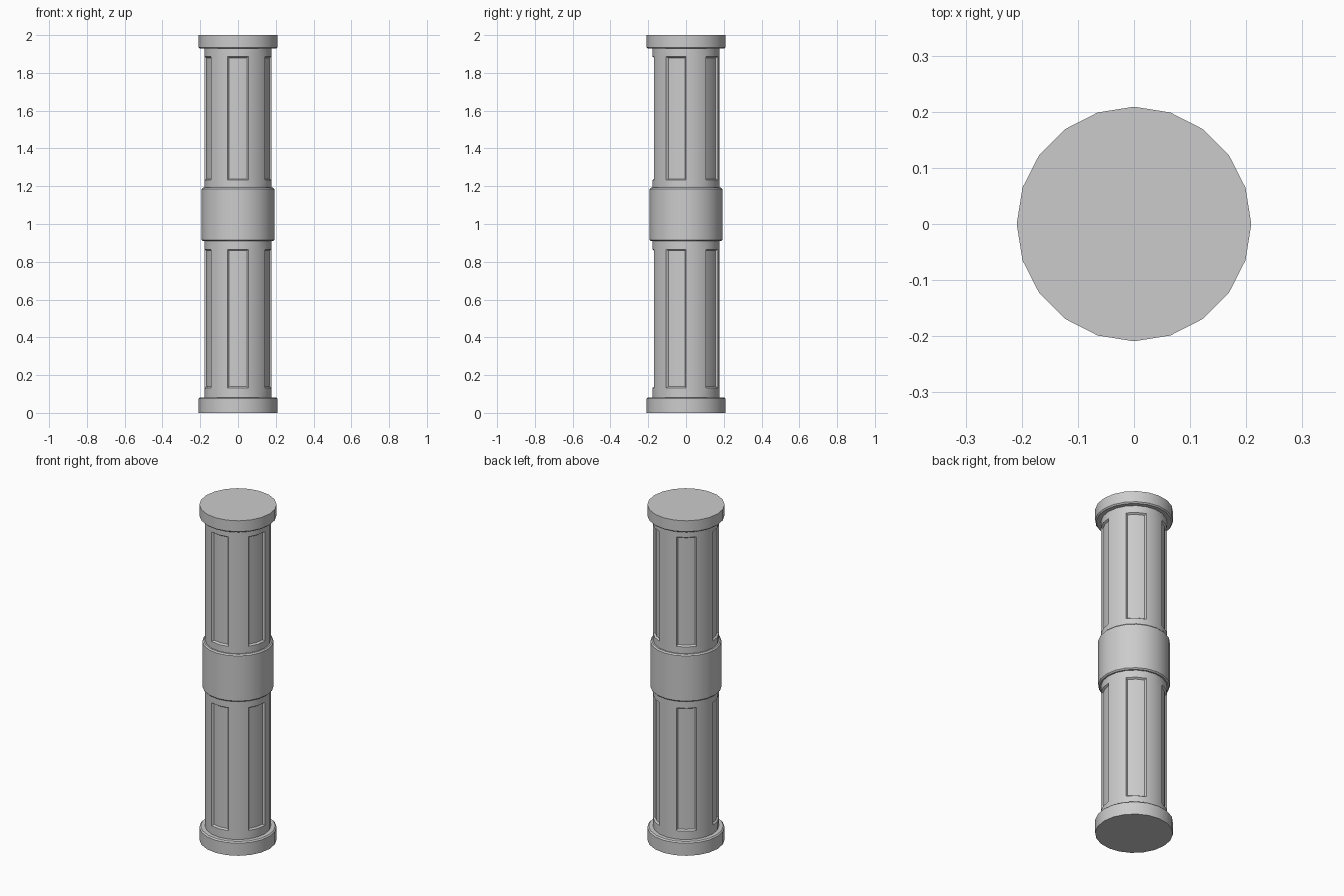
import bpy, bmesh, math

if "Cube" in bpy.data.objects:
    bpy.data.objects.remove(bpy.data.objects["Cube"])

SIDES = 20
SHAFT_R, BAND_R, CAP_R = 0.178, 0.193, 0.209


def lathe(name, profile, cap_start=False, cap_end=False, panels=False):
    """Revolve (radius, z) points, listed bottom to top, into a 20-sided part."""
    bm = bmesh.new()
    rings = []
    for r, z in profile:
        rings.append([bm.verts.new((r * math.cos(math.tau * i / SIDES),
                                    r * math.sin(math.tau * i / SIDES), z))
                      for i in range(SIDES)])
    rows = []
    for a, b in zip(rings, rings[1:]):
        rows.append([bm.faces.new((a[i], a[(i + 1) % SIDES], b[(i + 1) % SIDES], b[i]))
                     for i in range(SIDES)])
    if cap_start:
        bm.faces.new(rings[0][::-1])
    if cap_end:
        bm.faces.new(rings[-1])
    bm.normal_update()
    if panels:
        # five recessed panels, each two facets wide, two facets apart
        recessed = [rows[1][i] for i in range(SIDES) if i % 4 in (2, 3)]
        bmesh.ops.inset_region(bm, faces=recessed, thickness=0.007, depth=-0.010,
                               use_even_offset=True, use_boundary=True)
    mesh = bpy.data.meshes.new(name)
    bm.to_mesh(mesh)
    bm.free()
    obj = bpy.data.objects.new(name, mesh)
    bpy.context.collection.objects.link(obj)
    bpy.ops.object.select_all(action='DESELECT')
    obj.select_set(True)
    bpy.context.view_layer.objects.active = obj
    bpy.ops.object.shade_smooth_by_angle(angle=math.radians(30))
    return obj


# End caps with a small bevel towards the shaft
B = 0.007
lathe("base_cap", [(CAP_R, 0), (CAP_R, 0.082 - B), (CAP_R - B, 0.082), (SHAFT_R, 0.082)],
      cap_start=True)
lathe("top_cap", [(SHAFT_R, 1.928), (CAP_R - B, 1.928), (CAP_R, 1.928 + B), (CAP_R, 2.0)],
      cap_end=True)

# Plain collar around the middle
lathe("middle_band", [(SHAFT_R, 0.909), (BAND_R - B, 0.909), (BAND_R, 0.909 + B),
                      (BAND_R, 1.192 - B), (BAND_R - B, 1.192), (SHAFT_R, 1.192)])

# Two panelled shaft sections
for name, levels in (("lower_shaft", (0.082, 0.132, 0.866, 0.909)),
                     ("upper_shaft", (1.192, 1.232, 1.886, 1.928))):
    lathe(name, [(SHAFT_R, z) for z in levels], panels=True)
